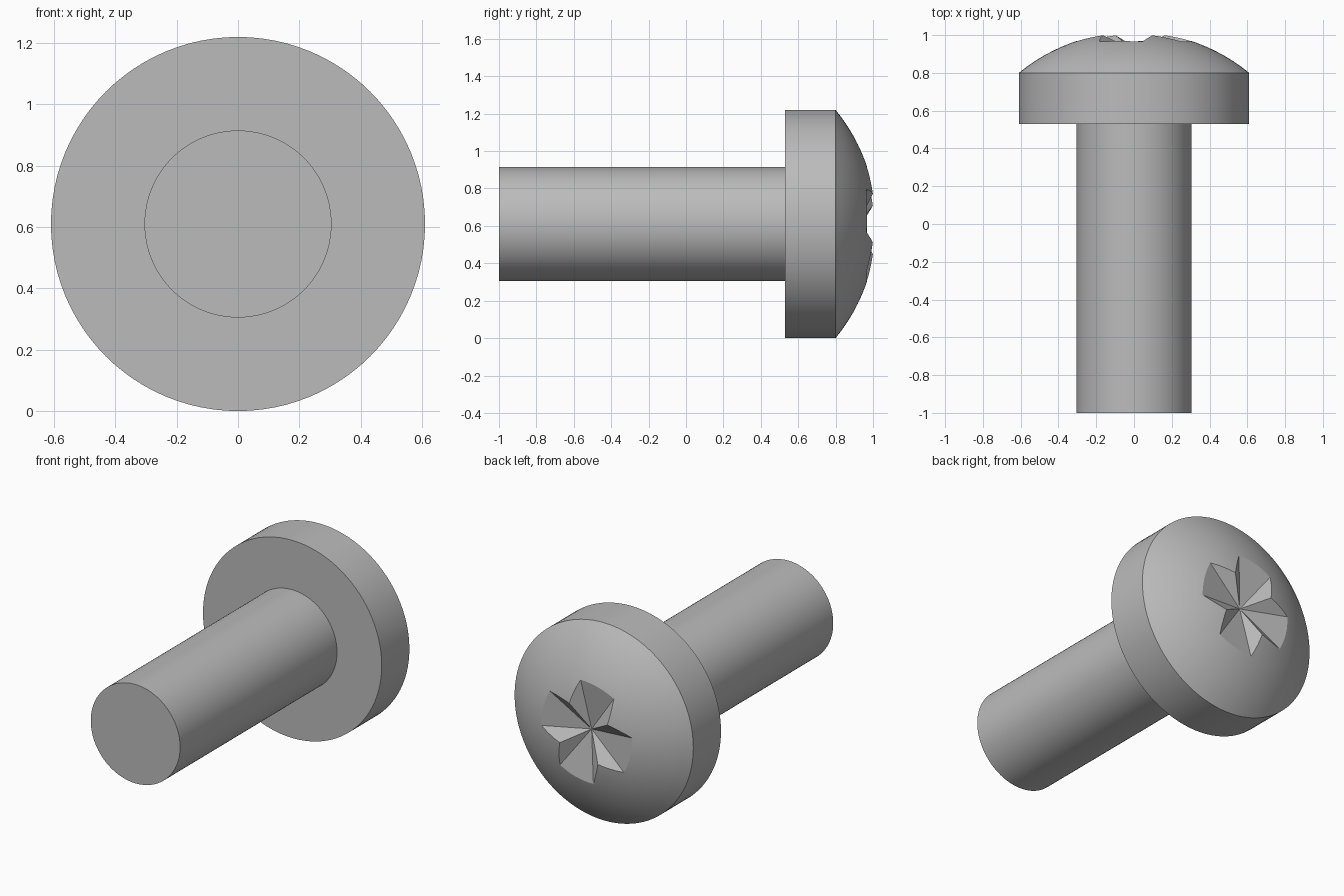
import bpy, bmesh, math
from math import sin, cos, radians
from mathutils import Matrix, Vector

old = bpy.data.objects.get("Cube")
if old:
    bpy.data.objects.remove(old, do_unlink=True)

AXIS_Z = 0.61        # height of the screw axis
HEAD_R, SHAFT_R = 0.61, 0.305
RIM_Y, TOP_Y = 0.80, 1.018

steel = bpy.data.materials.new("grey_steel")
steel.use_nodes = True
colour = (0.5, 0.5, 0.5, 1)
steel.diffuse_color = colour
steel.node_tree.nodes["Principled BSDF"].inputs["Base Color"].default_value = colour


def finish(name, bm):
    bmesh.ops.recalc_face_normals(bm, faces=bm.faces)
    mesh = bpy.data.meshes.new(name)
    bm.to_mesh(mesh)
    bm.free()
    obj = bpy.data.objects.new(name, mesh)
    bpy.context.collection.objects.link(obj)
    mesh.materials.append(steel)
    return obj


def lathe(name, profile, steps=96):
    """Turn (radius, y) points around the screw axis."""
    bm = bmesh.new()
    verts = [bm.verts.new((0, y, AXIS_Z - r)) for r, y in profile]
    edges = [bm.edges.new(pair) for pair in zip(verts, verts[1:])]
    bmesh.ops.spin(bm, geom=verts + edges, cent=(0, 0, AXIS_Z), axis=(0, 1, 0),
                   angle=math.tau, steps=steps)
    bmesh.ops.remove_doubles(bm, verts=bm.verts, dist=0.0001)
    return finish(name, bm)


def smooth(obj):
    bpy.ops.object.select_all(action='DESELECT')
    obj.select_set(True)
    bpy.context.view_layer.objects.active = obj
    bpy.ops.object.shade_smooth_by_angle(angle=radians(20))


# Plain shaft
shaft = lathe("shaft", [(0, -1), (SHAFT_R, -1), (SHAFT_R, 0.53), (0, 0.53)])

# Pan head: straight rim with a spherical dome
rise = TOP_Y - RIM_Y
ball = (HEAD_R ** 2 + rise ** 2) / (2 * rise)
full = math.asin(HEAD_R / ball)


def dome_y(r):
    return TOP_Y - ball + math.sqrt(ball ** 2 - r ** 2)


dome = [(ball * sin(full * i / 12), dome_y(ball * sin(full * i / 12)))
        for i in range(12, -1, -1)]
head = lathe("head", [(0, 0.53), (HEAD_R, 0.53)] + dome)

# Cross recess cutter: a faceted star-shaped pyramid with its tip in the head
tip = Vector((0, 0.92, AXIS_Z))
bm = bmesh.new()
tip_v = bm.verts.new(tip)
cap_v = bm.verts.new((0, 1.25, AXIS_Z))
ring = []
for arm in range(4):
    for r, turn in ((0.313, -22), (0.313, 22), (0.19, 45)):
        a = radians(14 + 90 * arm + turn)
        p = Vector((r * cos(a), dome_y(r), AXIS_Z + r * sin(a)))
        ring.append(bm.verts.new(tip + (p - tip) * 1.5))
for a, b in zip(ring, ring[1:] + ring[:1]):
    bm.faces.new((a, b, tip_v))
    bm.faces.new((b, a, cap_v))
cutter = finish("recess_cutter", bm)
cutter.hide_render = True

cut = head.modifiers.new("cross_recess", 'BOOLEAN')
cut.operation = 'DIFFERENCE'
cut.solver = 'EXACT'
cut.object = cutter
bpy.context.view_layer.objects.active = head
bpy.ops.object.modifier_apply(modifier=cut.name)
bpy.data.objects.remove(cutter, do_unlink=True)

smooth(shaft)
smooth(head)
